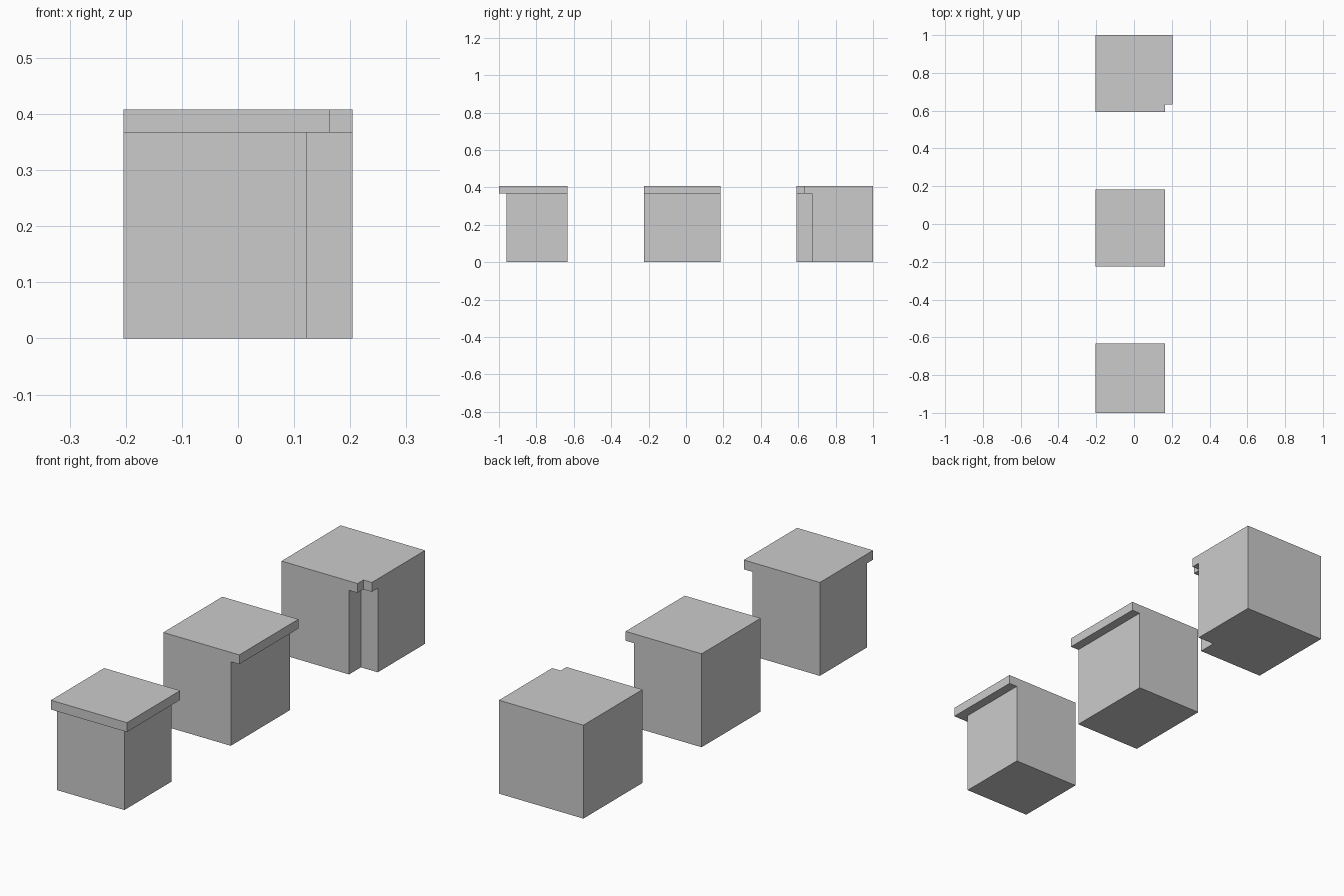
import bpy
import bmesh
from mathutils import Vector

if "Cube" in bpy.data.objects:
    bpy.data.objects.remove(bpy.data.objects["Cube"])

U = 2 / 49              # one grid step: the row of blocks is 49 steps long
ORIGIN = Vector((0, -24.5, 0))


def box(name, low, high):
    """Box between two corners given in grid steps."""
    low, high = Vector(low), Vector(high)
    bm = bmesh.new()
    bmesh.ops.create_cube(bm, size=1)
    for v in bm.verts:
        p = Vector([a + (c + 0.5) * (b - a) for a, b, c in zip(low, high, v.co)])
        v.co = (p + ORIGIN) * U
    mesh = bpy.data.meshes.new(name)
    bm.to_mesh(mesh)
    bm.free()
    obj = bpy.data.objects.new(name, mesh)
    bpy.context.collection.objects.link(obj)
    return obj


def carve(obj, low, high):
    """Cut a box-shaped piece out of a block and discard the cutter."""
    cutter = box("cutter", low, high)
    cutter.hide_render = True
    mod = obj.modifiers.new("carve", 'BOOLEAN')
    mod.operation = 'DIFFERENCE'
    mod.solver = 'EXACT'
    mod.object = cutter
    bpy.context.view_layer.objects.active = obj
    bpy.ops.object.modifier_apply(modifier=mod.name)
    bpy.data.objects.remove(cutter)


# Outer corner block: lip overhangs on the front and right sides
outer = box("outer_corner_block", (-5, 0, 0), (4, 9, 10))
carve(outer, (-6, -1, -1), (5, 1, 9))
carve(outer, (3, -1, -1), (5, 10, 9))

# Straight edge block: lip overhangs on the right side
edge = box("straight_edge_block", (-5, 19, 0), (4, 29, 10))
carve(edge, (3, 18, -1), (5, 30, 9))

# Inner corner block: notched vertical corner with a smaller notch in the lip
inner = box("inner_corner_block", (-5, 39, 0), (5, 49, 10))
carve(inner, (4, 38, -1), (6, 40, 11))
carve(inner, (3, 38, -1), (6, 41, 9))
